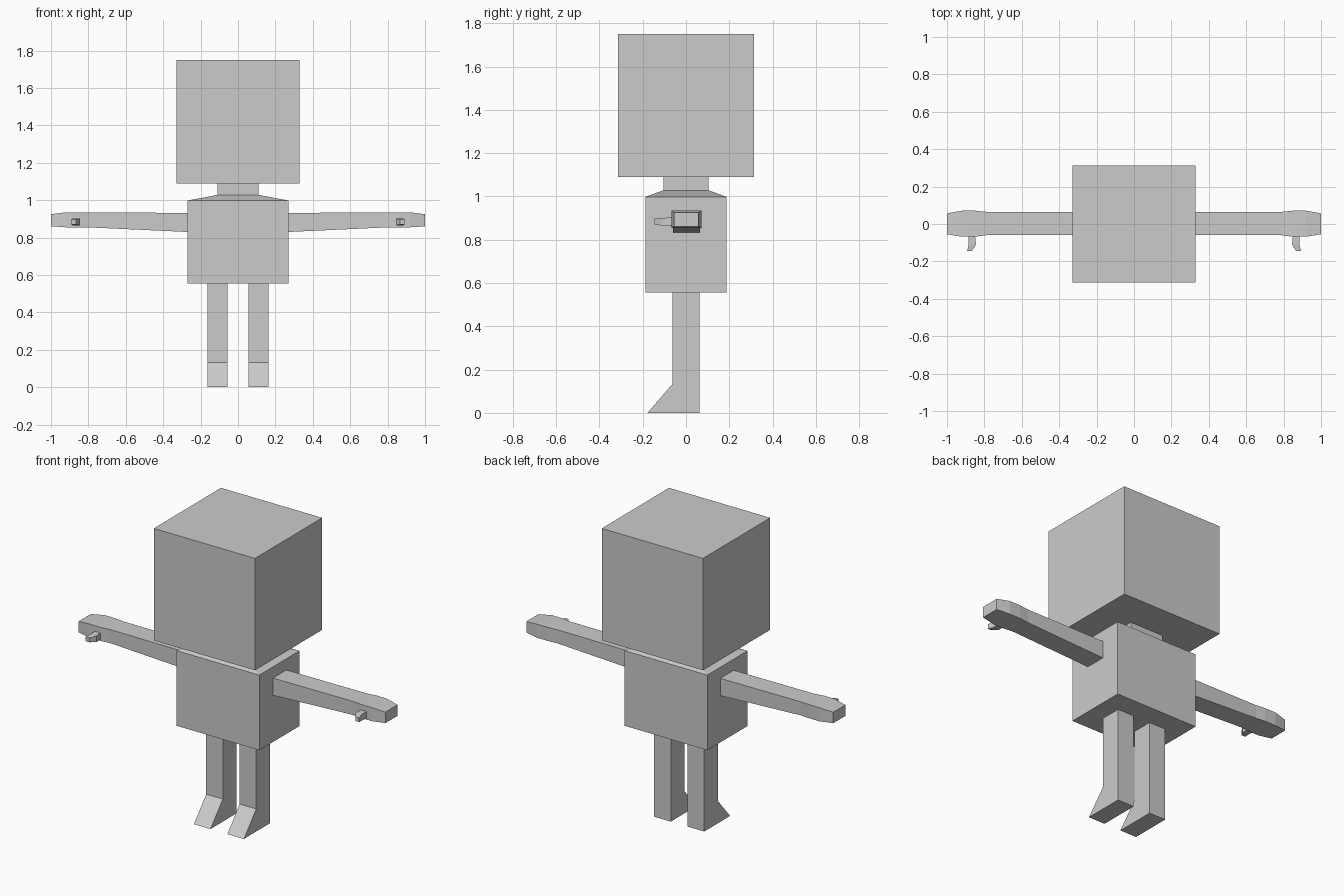
import bpy
import bmesh

if "Cube" in bpy.data.objects:
    bpy.data.objects.remove(bpy.data.objects["Cube"])

grey = bpy.data.materials.new("plain_grey")
grey.diffuse_color = (0.6, 0.6, 0.6, 1)
grey.use_nodes = True
grey.node_tree.nodes["Principled BSDF"].inputs["Base Color"].default_value = grey.diffuse_color


def loft(name, rings, mirror=False):
    """Skin a list of four-cornered rings and cap both ends."""
    bm = bmesh.new()
    loops = [[bm.verts.new(p) for p in ring] for ring in rings]
    for a, b in zip(loops, loops[1:]):
        for i in range(4):
            j = (i + 1) % 4
            bm.faces.new((a[i], a[j], b[j], b[i]))
    bm.faces.new(loops[0])
    bm.faces.new(loops[-1])
    bmesh.ops.recalc_face_normals(bm, faces=bm.faces)
    mesh = bpy.data.meshes.new(name)
    bm.to_mesh(mesh)
    bm.free()
    mesh.materials.append(grey)
    obj = bpy.data.objects.new(name, mesh)
    bpy.context.collection.objects.link(obj)
    if mirror:
        obj.modifiers.new("mirror", 'MIRROR').use_axis[0] = True
    return obj


def ring_z(z, x0, x1, y0, y1):
    return [(x0, y0, z), (x1, y0, z), (x1, y1, z), (x0, y1, z)]


def ring_x(x, y0, y1, z0, z1):
    return [(x, y0, z0), (x, y1, z0), (x, y1, z1), (x, y0, z1)]


def ring_y(y, x0, x1, z0, z1):
    return [(x0, y, z0), (x1, y, z0), (x1, y, z1), (x0, y, z1)]


# Cube head
loft("head", [ring_z(z, -0.33, 0.33, -0.313, 0.313) for z in (1.09, 1.75)])

# Torso with sloped shoulders running into the neck
loft("torso_and_neck", [
    ring_z(0.555, -0.27, 0.27, -0.187, 0.187),
    ring_z(0.998, -0.27, 0.27, -0.187, 0.187),
    ring_z(1.028, -0.11, 0.11, -0.105, 0.105),
    ring_z(1.09, -0.11, 0.11, -0.105, 0.105),
])

# Legs ending in wedge feet
loft("leg", [
    ring_z(0.0, 0.055, 0.163, -0.178, 0.063),
    ring_z(0.133, 0.055, 0.163, -0.063, 0.063),
    ring_z(0.555, 0.055, 0.163, -0.063, 0.063),
], mirror=True)

# Tapered arms with slightly flared hands
loft("arm", [
    ring_x(0.27, -0.06, 0.065, 0.83, 0.932),
    ring_x(0.79, -0.06, 0.065, 0.854, 0.934),
    ring_x(0.85, -0.068, 0.071, 0.855, 0.935),
    ring_x(0.92, -0.068, 0.071, 0.855, 0.935),
    ring_x(1.0, -0.055, 0.057, 0.86, 0.925),
], mirror=True)

# Small bent thumbs
loft("thumb", [
    ring_y(-0.06, 0.85, 0.886, 0.863, 0.902),
    ring_y(-0.11, 0.845, 0.884, 0.865, 0.901),
    ring_y(-0.145, 0.867, 0.892, 0.871, 0.897),
], mirror=True)
